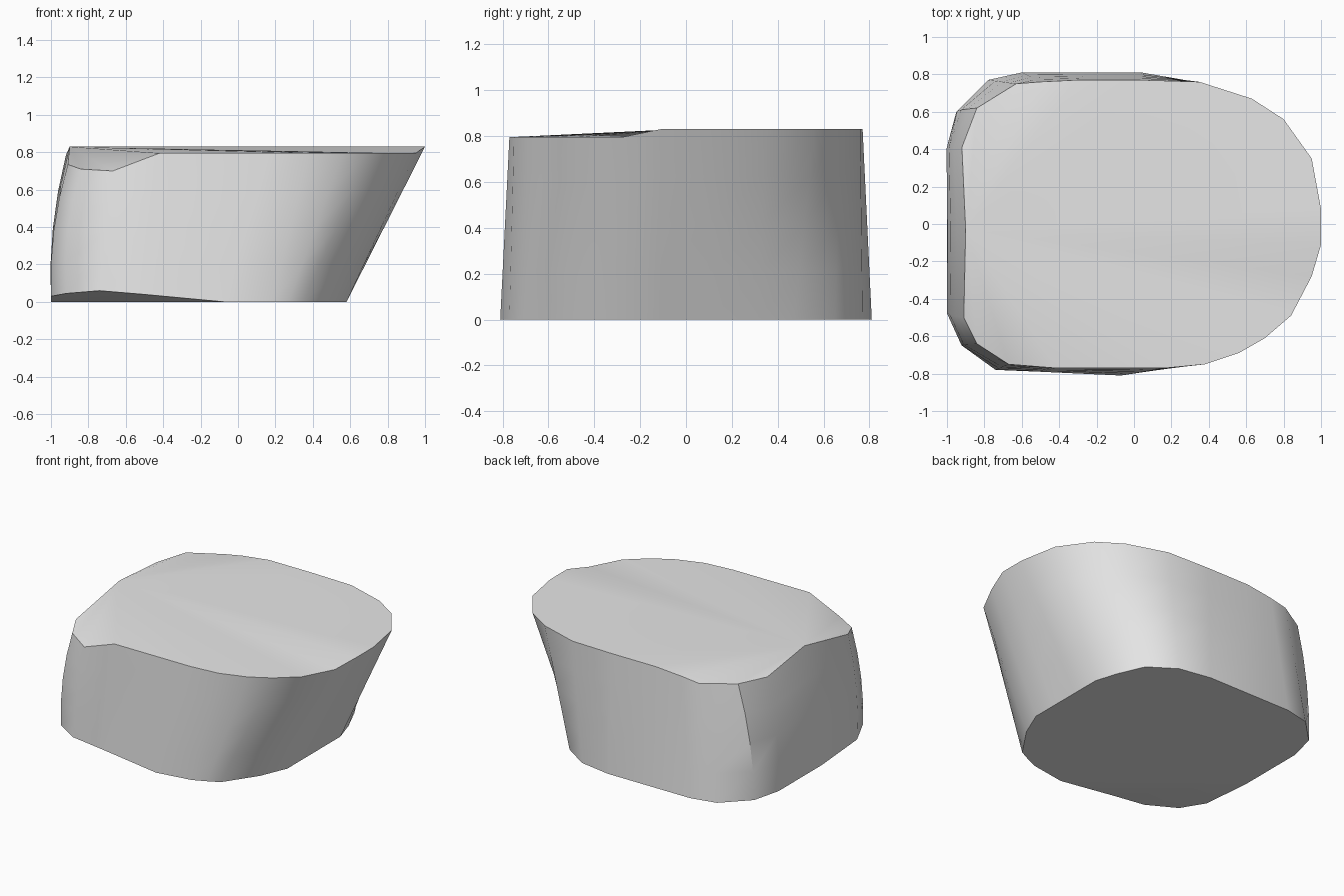
import bpy, bmesh, math

cube = bpy.data.objects.get("Cube")
if cube:
    bpy.data.objects.remove(cube, do_unlink=True)

# Plain grey material for the whole block
grey = bpy.data.materials.new("light_grey")
grey.use_nodes = True
colour = (0.8, 0.8, 0.8, 1)
grey.diffuse_color = colour
grey.node_tree.nodes["Principled BSDF"].inputs["Base Color"].default_value = colour

# Matching outlines of the upper and lower rim, counter-clockwise from the left end
top_outline = [
    (-.9, -.03), (-.91, -.5), (-.84, -.64), (-.67, -.75), (-.42, -.77), (.17, -.77),
    (.38, -.75), (.56, -.69), (.7, -.61), (.84, -.49), (.95, -.28), (1, -.11),
    (1, .08), (.95, .35), (.8, .56), (.63, .67), (.35, .76), (.03, .77),
    (-.3, .77), (-.5, .76), (-.63, .75), (-.84, .62), (-.92, .41)]
base_outline = [
    (-1, -.08), (-1, -.47), (-.92, -.65), (-.74, -.78), (-.5, -.79), (-.07, -.81),
    (.18, -.77), (.27, -.73), (.35, -.69), (.5, -.47), (.58, -.28), (.58, -.11),
    (.58, .1), (.58, .31), (.53, .47), (.45, .65), (.27, .77), (.04, .81),
    (-.25, .81), (-.6, .81), (-.78, .77), (-.95, .6), (-1, .4)]

HEIGHT = .83
FRONT_HEIGHT = .795
# Corner dips of the upper rim and lifted corner of the lower rim, by outline index
top_corner = {1: .735, 2: .71, 3: .7, 19: .81, 20: .79, 21: .795, 22: .785}
base_corner = {1: .03, 2: .045, 3: .06, 4: .04}


def top_height(index, y):
    """The front half of the top sits slightly lower than the back half."""
    normal_height = FRONT_HEIGHT if y < -.2 else HEIGHT
    return top_corner.get(index, normal_height)


def wall_point(index, t):
    """Point on the wall at fraction t from lower to upper rim, bulged at the end."""
    tx, ty = top_outline[index]
    bx, by = base_outline[index]
    tz = top_height(index, ty)
    bz = base_corner.get(index, 0)
    bulge = .03 * 4 * t * (1 - t) if tx < -.8 else 0
    return (bx + (tx - bx) * t - bulge,
            by + (ty - by) * t,
            bz + (tz - bz) * t)


def fan(bm, ring):
    """Close a ring with triangles that meet at its left end."""
    for a, b in zip(ring[1:], ring[2:]):
        bm.faces.new((ring[0], a, b))


# Slanted block: lofted wall, creased top, underside
bm = bmesh.new()
count = len(top_outline)
levels = 4
rings = [[bm.verts.new(wall_point(i, level / levels)) for i in range(count)]
         for level in range(levels + 1)]
for lower, upper in zip(rings, rings[1:]):
    for i in range(count):
        j = (i + 1) % count
        bm.faces.new((lower[i], lower[j], upper[j], upper[i]))
fan(bm, rings[-1])
fan(bm, rings[0][::-1][-1:] + rings[0][:0:-1])
bmesh.ops.recalc_face_normals(bm, faces=bm.faces)

mesh = bpy.data.meshes.new("slanted_block")
bm.to_mesh(mesh)
bm.free()
mesh.materials.append(grey)
block = bpy.data.objects.new("slanted_block", mesh)
bpy.context.collection.objects.link(block)

# Smooth wall with crisp rims
bpy.ops.object.select_all(action="DESELECT")
block.select_set(True)
bpy.context.view_layer.objects.active = block
bpy.ops.object.shade_smooth_by_angle(angle=math.radians(35))
